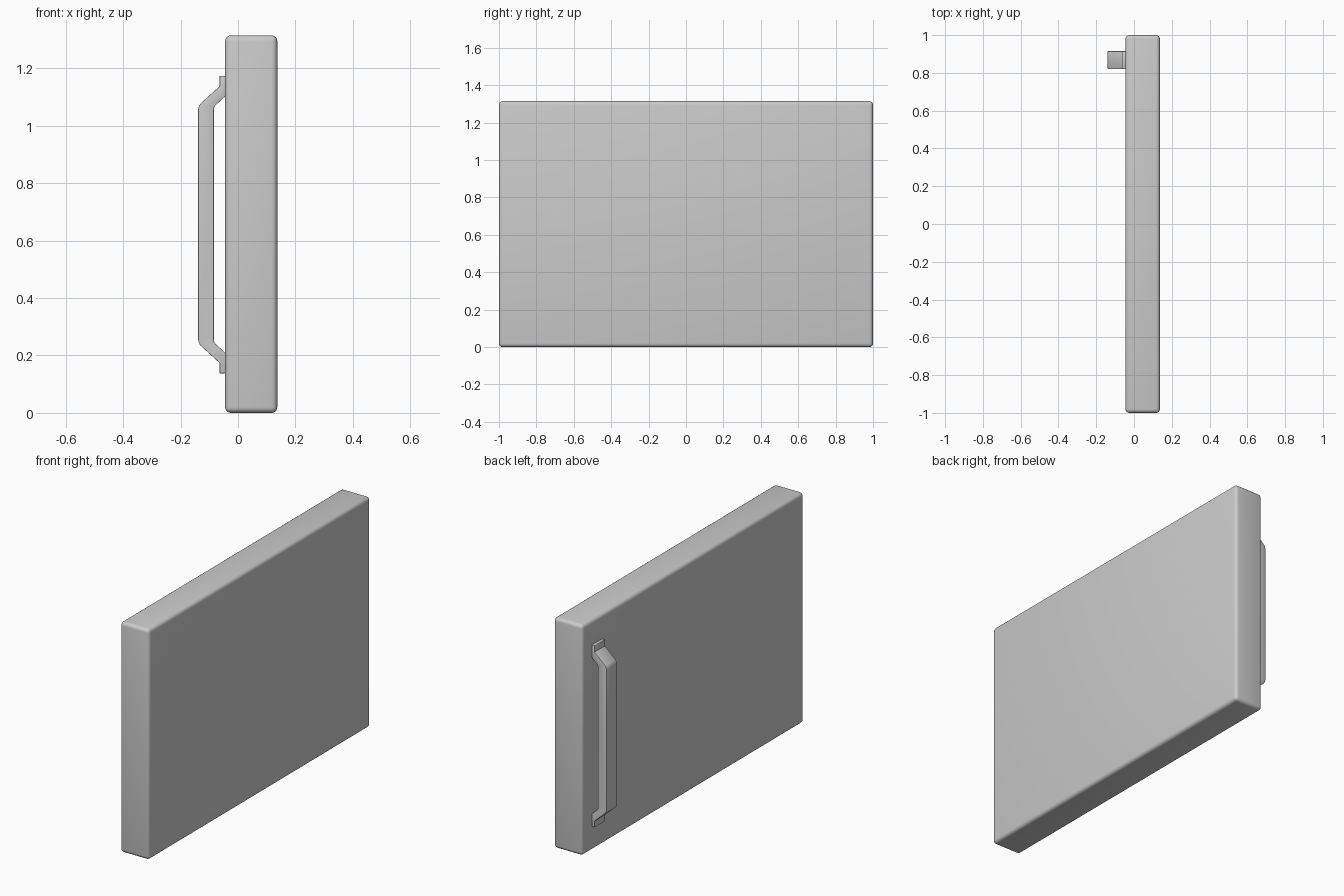
import bpy, bmesh
from mathutils import Vector

if "Cube" in bpy.data.objects:
    bpy.data.objects.remove(bpy.data.objects["Cube"])


def finish(name, bm, bevel, segments):
    bmesh.ops.recalc_face_normals(bm, faces=bm.faces[:])
    mesh = bpy.data.meshes.new(name)
    bm.to_mesh(mesh)
    bm.free()
    ob = bpy.data.objects.new(name, mesh)
    bpy.context.collection.objects.link(ob)
    bpy.ops.object.select_all(action='DESELECT')
    ob.select_set(True)
    bpy.context.view_layer.objects.active = ob
    mod = ob.modifiers.new("Rounded edges", 'BEVEL')
    mod.width = bevel
    mod.segments = segments
    mod.limit_method = 'ANGLE'
    mod.angle_limit = 1.0
    bpy.ops.object.modifier_apply(modifier=mod.name)
    bpy.ops.object.shade_smooth_by_angle(angle=0.6)
    return ob


# Door panel: rounded slab
bm = bmesh.new()
bmesh.ops.create_cube(bm, size=1)
for v in bm.verts:
    v.co = Vector((0.046 + v.co.x * 0.182, v.co.y * 2, 0.6575 + v.co.z * 1.315))
finish("door_panel", bm, 0.02, 4)

# Handle: upper half of the side profile (x, z), mirrored for the lower half
MID_Z = 0.656
outer = [(-0.045, 1.174), (-0.064, 1.174), (-0.064, 1.138), (-0.130, 1.078),
         (-0.136, 1.069), (-0.139, 1.056)]
inner = [(-0.084, 1.056), (-0.082, 1.067), (-0.076, 1.074), (-0.045, 1.102)]


def flip(points):
    return [(x, 2 * MID_Z - z) for x, z in reversed(points)]


# Strips of the profile run outward to the foot and back along the grip
profile = outer + flip(outer) + flip(inner) + inner
bm = bmesh.new()
face = bm.faces.new([bm.verts.new((x, 0.82, z)) for x, z in profile])
side = bmesh.ops.extrude_face_region(bm, geom=[face])
for v in side["geom"]:
    if isinstance(v, bmesh.types.BMVert):
        v.co.y = 0.915
finish("handle", bm, 0.002, 2)
